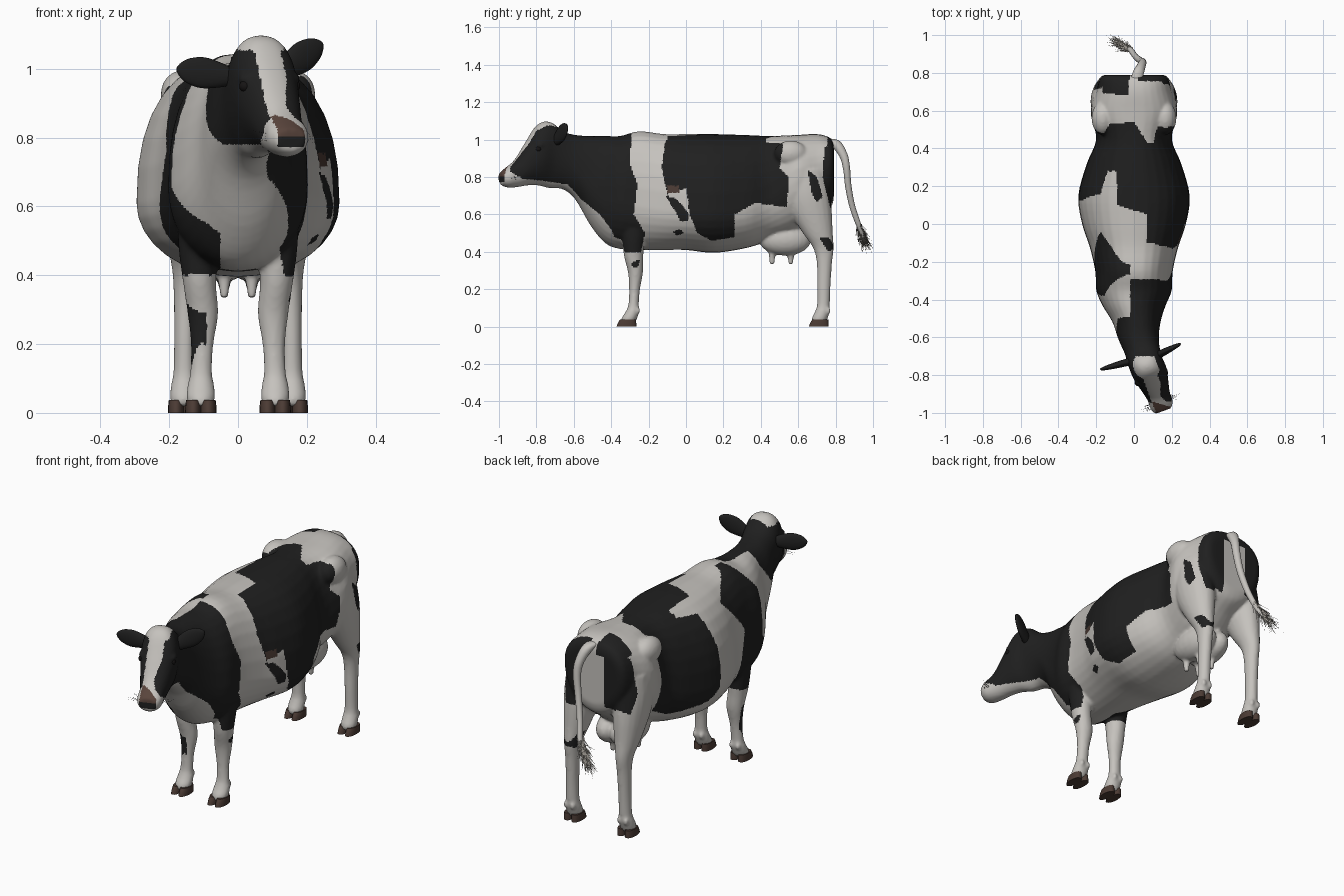
import bpy, bmesh, math, random
from mathutils import Vector, Matrix

random.seed(4)
if "Cube" in bpy.data.objects:
    bpy.data.objects.remove(bpy.data.objects["Cube"])


def material(name, *rgb):
    m = bpy.data.materials.new(name)
    m.use_nodes = True
    m.diffuse_color = (*rgb, 1)
    bsdf = m.node_tree.nodes["Principled BSDF"]
    bsdf.inputs["Base Color"].default_value = (*rgb, 1)
    bsdf.inputs["Roughness"].default_value = .8
    return m


WHITE = material("white coat", .56, .54, .51)
BLACK = material("black coat", .014, .014, .014)
HORN = material("brown hoof", .07, .043, .034)
NOSE = material("brown nose", .1, .058, .045)
DARK = material("dark eye", .008, .007, .007)
HAIR = material("tail hair", .3, .28, .25)


def add_object(name, bm, *mats):
    bmesh.ops.recalc_face_normals(bm, faces=bm.faces[:])
    mesh = bpy.data.meshes.new(name)
    bm.to_mesh(mesh)
    bm.free()
    obj = bpy.data.objects.new(name, mesh)
    bpy.context.collection.objects.link(obj)
    for m in mats:
        mesh.materials.append(m)
    return obj


def resample(stations, steps):
    """Smooth in-between stations through the given ones."""
    out = []
    last = len(stations) - 1
    for i in range(last):
        a, b = stations[max(i - 1, 0)], stations[i]
        c, d = stations[i + 1], stations[min(i + 2, last)]
        for j in range(steps):
            t = j / steps
            out.append([q + .5 * t * (r - p + t * (2 * p - 5 * q + 4 * r - s + t * (3 * (q - r) + s - p)))
                        for p, q, r, s in zip(a, b, c, d)])
    return out + [list(stations[last])]


def loft(bm, stations, place, sides=32, steps=4, power=.85):
    """Skin rounded rings; place() gives centre, two axes and three radii."""
    rings = []
    for st in resample(stations, steps):
        centre, u, v, wide, up, down = place(*st)
        ring = []
        for k in range(sides):
            a = math.tau * k / sides
            c, s = math.cos(a), math.sin(a)
            bulge = power if s > 0 else 1
            x = math.copysign(abs(c) ** bulge, c) * wide
            z = math.copysign(abs(s) ** bulge, s) * (up if s > 0 else down)
            ring.append(bm.verts.new(centre + u * x + v * z))
        rings.append(ring)
    for r, q in zip(rings, rings[1:]):
        for k in range(sides):
            n = (k + 1) % sides
            bm.faces.new((r[k], r[n], q[n], q[k]))
    bm.faces.new(rings[0])
    bm.faces.new(rings[-1])


def ball(bm, centre, size):
    bmesh.ops.create_uvsphere(bm, u_segments=20, v_segments=12, radius=1,
                              matrix=Matrix.Translation(centre) @ Matrix.Diagonal((*size, 1)))


X, Y, Z = Vector((1, 0, 0)), Vector((0, 1, 0)), Vector((0, 0, 1))
YAW = .35
SIDE = Vector((math.cos(YAW), math.sin(YAW), 0))

# Trunk, neck and head: y, centre x, half width, bottom, widest height, top, turn
trunk = [
    (.79, 0, .15, .68, .87, .97, 0), (.77, 0, .18, .63, .86, 1.01, 0),
    (.7, 0, .2, .58, .82, 1.03, 0), (.59, 0, .23, .5, .78, 1.025, 0),
    (.45, 0, .2, .46, .68, 1.02, 0), (.32, 0, .25, .42, .62, 1.025, 0),
    (.15, 0, .295, .395, .61, 1.03, 0), (0, 0, .275, .41, .61, 1.03, 0),
    (-.12, 0, .235, .41, .62, 1.03, 0), (-.25, 0, .205, .41, .64, 1.045, 0),
    (-.35, 0, .2, .415, .66, 1.02, 0), (-.43, 0, .168, .445, .67, 1.02, 0),
    (-.51, .015, .13, .54, .74, 1.02, .06), (-.59, .025, .11, .68, .83, 1.025, .18),
    (-.66, .042, .095, .735, .9, 1.045, .28), (-.73, .06, .092, .74, .95, 1.095, YAW),
    (-.79, .085, .092, .755, .93, 1.08, YAW), (-.85, .108, .078, .755, .87, .99, YAW),
    (-.91, .13, .063, .745, .81, .895, YAW), (-.96, .147, .062, .745, .8, .85, YAW),
    (-.99, .155, .045, .76, .795, .825, YAW)]


def trunk_ring(y, cx, wide, low, mid, top, turn):
    return Vector((cx, y, mid)), Vector((math.cos(turn), math.sin(turn), 0)), Z, wide, top - mid, mid - low


# Legs: x, y, z, half width, half depth
fore_leg = [(.12, -.27, .62, .06, .1), (.115, -.28, .48, .058, .064), (.112, -.28, .38, .048, .052),
            (.102, -.27, .29, .045, .04), (.104, -.275, .2, .033, .029), (.107, -.28, .12, .032, .028),
            (.108, -.287, .08, .039, .036), (.108, -.303, .045, .042, .042), (.108, -.31, .02, .034, .036)]
hind_leg = [(.12, .63, .84, .1, .13), (.14, .645, .72, .09, .125), (.145, .665, .62, .08, .115),
            (.15, .705, .5, .058, .08), (.152, .735, .42, .04, .055), (.153, .74, .34, .034, .041),
            (.155, .737, .22, .031, .036), (.156, .735, .12, .032, .034), (.157, .728, .08, .038, .039),
            (.158, .715, .045, .04, .043), (.158, .71, .02, .034, .036)]

bm = bmesh.new()
loft(bm, trunk, trunk_ring)
for s in (1, -1):
    for leg in (fore_leg, hind_leg):
        loft(bm, leg, lambda x, y, z, w, d: (Vector((s * x, y, z)), X, Y, w, d, d), 20, power=1)
        x, y = leg[-2][:2]
        for d in (.02, -.02):
            ball(bm, (s * x + d, y + .045, .085), (.012, .014, .018))
    # Hip bones
    ball(bm, (s * .165, .56, .925), (.06, .09, .07))
    # Udder halves and teats
    ball(bm, (s * .04, .53, .465), (.075, .14, .085))
    for y in (.46, .56):
        loft(bm, [(.43, .022), (.38, .018), (.335, .013)],
             lambda z, r: (Vector((s * .04, y, z)), X, Y, r, r, r), 12, power=1)
    # Brow ridges
    ball(bm, Vector((.09, -.805, .97)) + SIDE * s * .068, (.026, .03, .02))
body = add_object("body", bm)

# Fuse the parts into one skin
remesh = body.modifiers.new("fuse", "REMESH")
remesh.mode = "VOXEL"
remesh.voxel_size = .008
soften = body.modifiers.new("soften", "SMOOTH")
soften.factor = .5
soften.iterations = 6
skin = bpy.data.meshes.new_from_object(body.evaluated_get(bpy.context.evaluated_depsgraph_get()))
body.modifiers.clear()
body.data = skin
for m in (WHITE, BLACK, HORN, NOSE):
    skin.materials.append(m)

# Coat patches as outlines: y, z on each flank and x, y on the back
left_patches = [
    [(-.29, 1.1), (-.3, .87), (-.26, .76), (-.28, .6), (-.22, .5), (-.24, .4), (-.35, .4), (-.4, .52),
     (-.46, .6), (-.56, .68), (-.63, .76), (-.76, .78), (-.87, .79), (-.94, .83), (-.95, .9), (-.8, 1.2)],
    [(-.11, 1), (-.13, .85), (-.1, .71), (0, .74), (.02, .6), (.06, .5), (.14, .46), (.26, .48), (.26, .6),
     (.37, .66), (.54, .64), (.55, .8), (.5, .85), (.52, .98), (.05, 1)],
    [(-.11, .7), (-.06, .69), (-.03, .66), (.015, .6), (.01, .565), (-.03, .565), (-.06, .62)],
    [(-.07, .51), (-.03, .52), (-.01, .5), (-.05, .485)],
    [(.65, .84), (.7, .8), (.73, .7), (.7, .66), (.67, .72)],
    [(.74, .96), (.82, .98), (.82, .62), (.77, .64), (.73, .8)],
    [(.71, .48), (.76, .48), (.8, .42), (.76, .4)],
    [(-.29, .34), (-.25, .36), (-.23, .28), (-.26, .16), (-.3, .17)]]
right_patches = [
    [(-.48, 1.1), (-.5, .95), (-.58, .85), (-.66, .77), (-.87, .77), (-.94, .81), (-.95, .9), (-.8, 1.2)],
    [(-.04, .95), (-.1, .88), (-.2, .76), (-.15, .63), (-.11, .52), (-.14, .44), (-.24, .4),
     (-.32, .4), (-.5, .44), (-.48, .55), (-.37, .66), (-.38, .9), (-.28, 1.03), (-.24, 1.06), (-.2, 1.03)],
    [(.5, .95), (.36, .99), (.16, .97), (.12, .78), (.13, .6), (.2, .54), (.4, .52), (.55, .6), (.5, .75), (.53, .9)],
    [(.72, .94), (.82, .98), (.82, .7), (.75, .66), (.71, .76)],
    [(-.32, .28), (-.29, .32), (-.26, .3), (-.26, .18), (-.29, .14)]]
back_patches = [
    [(-.13, .53), (0, .54), (.07, .43), (.24, .44), (.24, -.1), (.07, -.1), (.07, .05), (-.09, .1),
     (-.09, .28), (-.15, .28), (-.18, .2), (-.3, .16), (-.3, .34), (-.17, .46)],
    [(-.2, .7), (-.03, .68), (-.02, .82), (-.21, .82)], [(.02, .76), (.18, .75), (.18, .82), (.02, .82)]]


def inside(px, py, outline):
    hit = False
    for (ax, ay), (bx, by) in zip(outline, outline[1:] + outline[:1]):
        if (ay > py) != (by > py) and px < (bx - ax) * (py - ay) / (by - ay) + ax:
            hit = not hit
    return hit


def bare_middle(c):
    """Half width of the white strip under the chest and belly."""
    if c.y > .6:
        return .065
    if c.z > .78:
        return 0
    if c.y > -.1 or c.x < 0:
        return .09 if c.z < .36 else .05
    return .07 + (.78 - c.z) * .17


def coat(c):
    across = (c - Vector((.05, -.73, 0))).dot(SIDE)
    if c.y < -.6:
        # Muzzle pad with a dark lower edge
        if c.y + across * .34 < -.95 and c.z > .772 and abs(across - .012) < .043:
            return 3 if c.z > .802 else 1
        crown = c.z > 1.04 - max(0, -.79 - c.y) * 1.25
        blaze = -.033 < across < .046 or (c.z > 1.055 and abs(across) < .065)
        if c.y < -.7 and blaze and crown:
            return 0
    if c.x > 0 and abs(c.y + .07) < .032 and abs(c.z - .735) < .018:
        return 2
    if c.z > .95 and any(inside(c.x, c.y, p) for p in back_patches):
        return 1
    if abs(c.x) < bare_middle(c):
        return 0
    middle = across if c.y < -.6 else c.x
    flank = left_patches if middle > -.02 else right_patches
    return int(any(inside(c.y, c.z, p) for p in flank))


for face in skin.polygons:
    face.material_index = coat(face.center)

# Cloven hooves
for s, place in ((1, "left"), (-1, "right")):
    for end, x, y in (("front", .108, -.318), ("hind", .158, .71)):
        bm = bmesh.new()
        for d in (.022, -.022):
            loft(bm, [(.038, .008, .021, .043), (.02, .003, .023, .049), (0, 0, .024, .053)],
                 lambda z, back, w, h: (Vector((s * x + d, y + back, z)), X, Y, w, h, h), 16)
        add_object(f"{place}_{end}_hoof", bm, HORN)

# Ears as leaves from root to tip
for name, root, tip in (("right_ear", (-.01, -.725, .975), (-.178, -.77, 1)),
                        ("left_ear", (.115, -.7, .985), (.245, -.635, 1.075))):
    root, tip = Vector(root), Vector(tip)
    axis = (tip - root).normalized()
    thick = axis.cross(Z).normalized()
    broad = thick.cross(axis)
    bm = bmesh.new()
    loft(bm, [(0, .022, .02), (.25, .036, .019), (.55, .045, .016), (.8, .036, .012), (.94, .02, .008), (1, .005, .004)],
         lambda t, w, h: (root.lerp(tip, t), broad, thick, w, h, h), 20, power=1)
    add_object(name, bm, BLACK)

# Eyes and nostrils
for name, centre, spread, size in (("eye", (.092, -.815, .95), .076, .017),
                                   ("nostril", (.153, -.979, .8), .028, .011)):
    for s, place in ((1, "left"), (-1, "right")):
        bm = bmesh.new()
        ball(bm, Vector(centre) + SIDE * s * spread, (size, size, size))
        add_object(f"{place}_{name}", bm, DARK)

# Tail
tail_path = [(0, .71, .995, .03), (.02, .79, .985, .03), (.04, .84, .92, .023), (.045, .858, .85, .02),
             (.03, .868, .75, .018), (.005, .89, .64, .016), (-.02, .925, .54, .014), (-.05, .95, .47, .006)]
bm = bmesh.new()
loft(bm, tail_path, lambda x, y, z, r: (Vector((x, y, z)), X, (Y + Z * .4).normalized(), r, r, r), 14, power=1)
add_object("tail", bm, WHITE)


def hair(bm, root, tip, r):
    base = [bm.verts.new(root + d * r) for d in (X, Y, -X - Y)]
    end = bm.verts.new(tip)
    bm.faces.new(base)
    for i in range(3):
        bm.faces.new((base[i], base[i - 1], end))


def jitter(amount):
    return Vector([random.uniform(-amount, amount) for _ in range(3)])


# Tail tuft and whiskers
bm = bmesh.new()
for _ in range(150):
    root = Vector((-.015, .92, .55)).lerp(Vector((-.075, .955, .47)), random.random())
    hair(bm, root + jitter(.012), root + Vector((-.045, .02, -.06)) + jitter(.035), .003)
add_object("tail_tuft", bm, HAIR)
bm = bmesh.new()
for s in (1, -1):
    for _ in range(12):
        root = Vector((.138, -.945, .8)) + SIDE * s * .055 + jitter(.015)
        hair(bm, root, root + SIDE * s * .045 + jitter(.015), .001)
add_object("whiskers", bm, DARK)

# Smooth shading with sharp edges kept
for obj in bpy.context.collection.objects:
    if obj.type == "MESH":
        bpy.context.view_layer.objects.active = obj
        obj.select_set(True)
bpy.ops.object.shade_smooth_by_angle(angle=math.radians(50))
